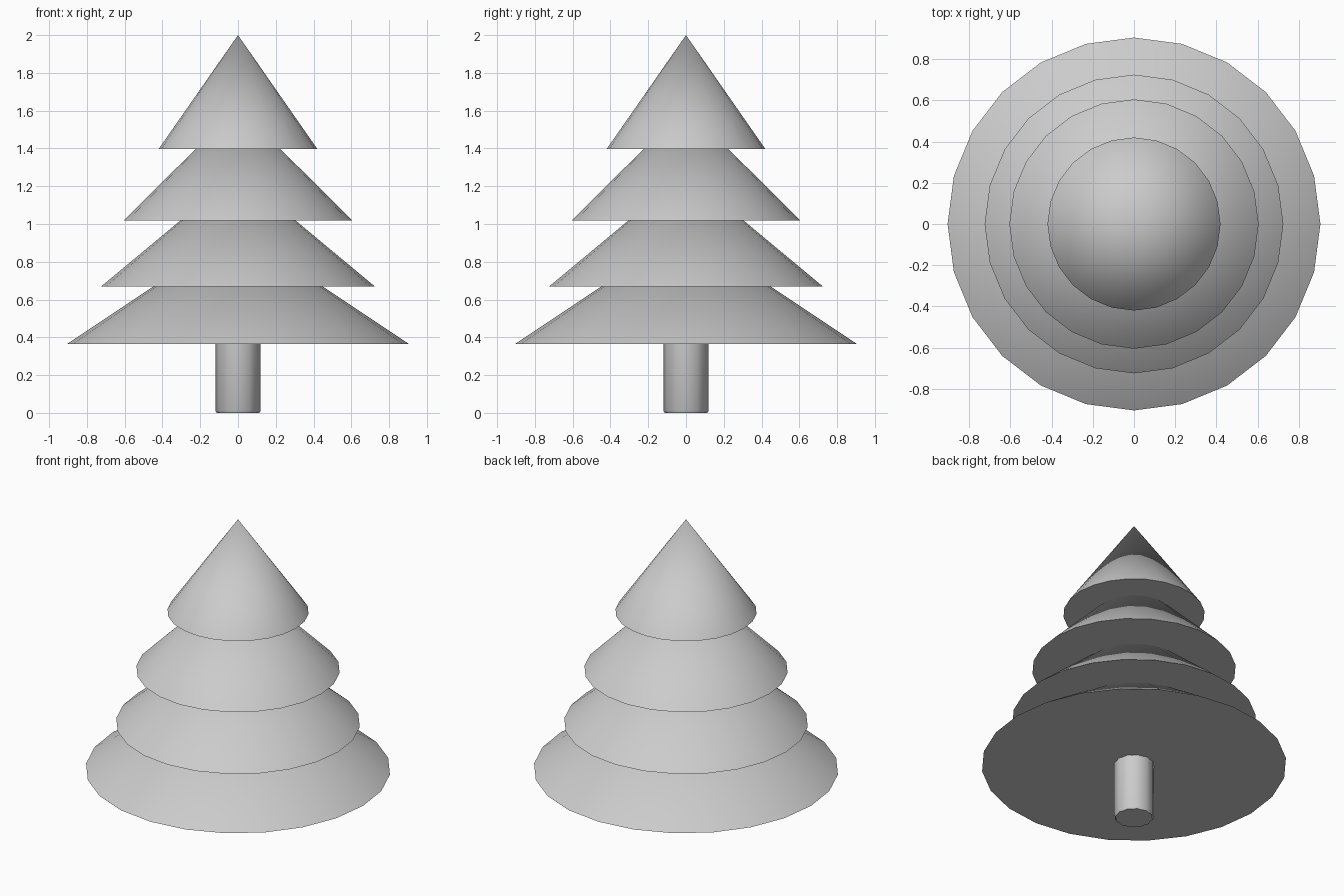
import bpy
import bmesh
from math import sin, cos, pi, radians

if "Cube" in bpy.data.objects:
    bpy.data.objects.remove(bpy.data.objects["Cube"])

SIDES = 24


def finish(bm, name, angle):
    bmesh.ops.recalc_face_normals(bm, faces=bm.faces)
    mesh = bpy.data.meshes.new(name)
    bm.to_mesh(mesh)
    bm.free()
    obj = bpy.data.objects.new(name, mesh)
    bpy.context.collection.objects.link(obj)
    bpy.ops.object.select_all(action='DESELECT')
    obj.select_set(True)
    bpy.context.view_layer.objects.active = obj
    bpy.ops.object.shade_smooth_by_angle(angle=radians(angle))
    return obj


def ring(bm, r_ridge, r_groove, z):
    # Alternating radii give shallow bark ridges
    verts = []
    for i in range(SIDES):
        r = r_groove if i % 2 else r_ridge
        a = 2 * pi * i / SIDES
        verts.append(bm.verts.new((r * cos(a), r * sin(a), z)))
    return verts


def foliage(name, radius, base, height=0.603):
    bm = bmesh.new()
    rim = ring(bm, radius, radius, base)
    tip = bm.verts.new((0, 0, base + height))
    bm.faces.new(rim)
    for i in range(SIDES):
        bm.faces.new((rim[i], rim[(i + 1) % SIDES], tip))
    return finish(bm, name, 40)


# Four stacked cones of foliage
for name, radius, base in (("foliage_bottom", 0.905, 0.365),
                           ("foliage_lower", 0.725, 0.669),
                           ("foliage_upper", 0.605, 1.018),
                           ("foliage_top", 0.42, 1.397)):
    foliage(name, radius, base)

# Ridged trunk with a small rounded lower edge
bm = bmesh.new()
rings = [ring(bm, 0.113, 0.106, 0), ring(bm, 0.12, 0.112, 0.012),
         ring(bm, 0.12, 0.112, 0.40)]
for low, high in zip(rings, rings[1:]):
    for i in range(SIDES):
        j = (i + 1) % SIDES
        bm.faces.new((low[i], low[j], high[j], high[i]))
bm.faces.new(rings[0])
bm.faces.new(rings[-1])
finish(bm, "trunk", 60)
